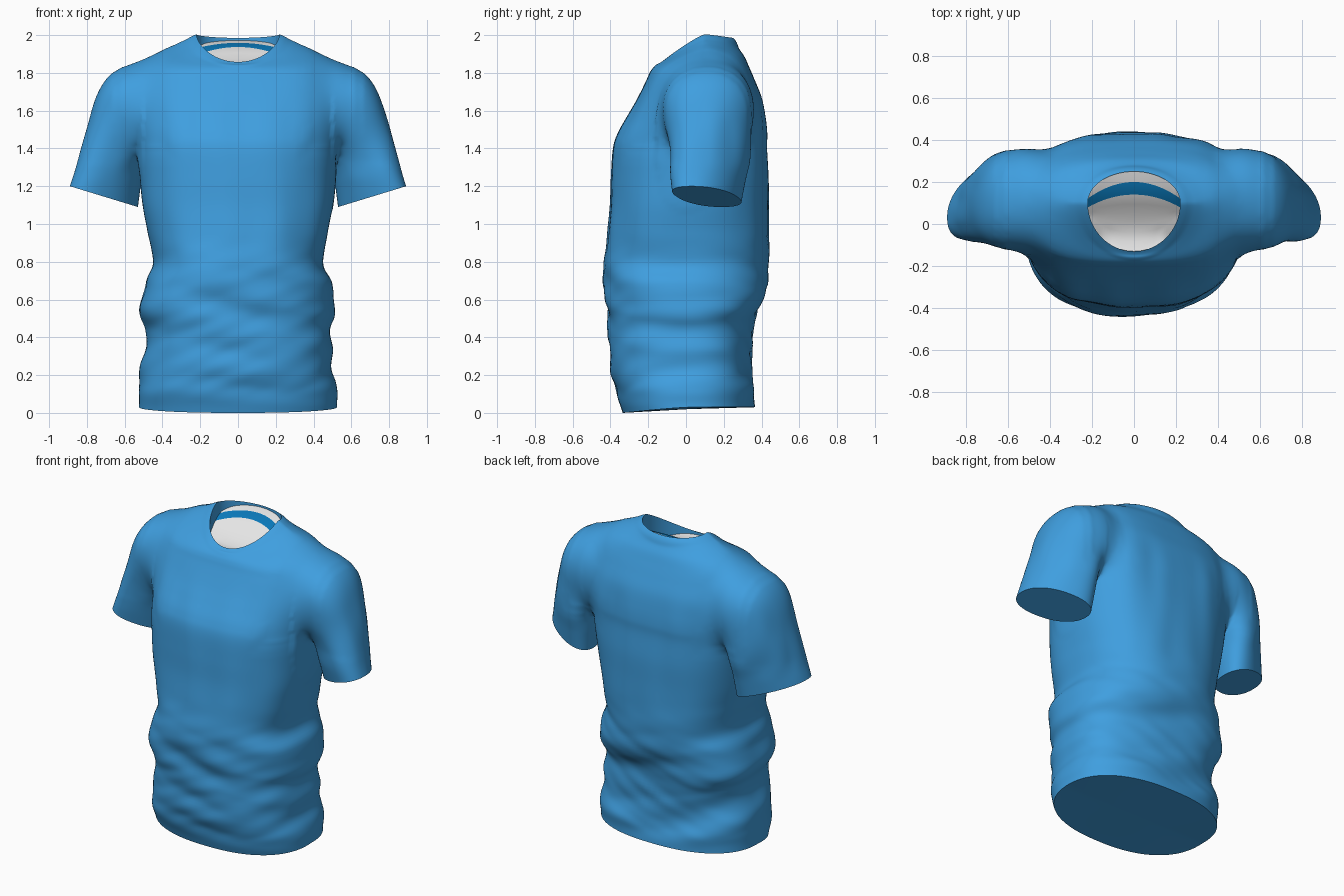
import bpy, bmesh, math
from mathutils import Vector, noise

if "Cube" in bpy.data.objects:
    bpy.data.objects.remove(bpy.data.objects["Cube"])


def material(name, rgb):
    m = bpy.data.materials.new(name)
    m.diffuse_color = (*rgb, 1)
    m.use_nodes = True
    m.node_tree.nodes["Principled BSDF"].inputs["Base Color"].default_value = m.diffuse_color
    return m


MATS = [material("shirt blue", (0.05, 0.345, 0.74)),
        material("lining grey", (0.80, 0.80, 0.80)),
        material("neck tape blue", (0.003, 0.19, 0.49))]


def make_object(name, bm):
    bmesh.ops.recalc_face_normals(bm, faces=bm.faces)
    me = bpy.data.meshes.new(name)
    bm.to_mesh(me)
    bm.free()
    ob = bpy.data.objects.new(name, me)
    bpy.context.collection.objects.link(ob)
    for m in MATS:
        me.materials.append(m)
    return ob


def spline(keys, steps):
    """Catmull-Rom interpolation of parameter tuples."""
    out = []
    for i in range(len(keys) - 1):
        p0, p1 = keys[max(i - 1, 0)], keys[i]
        p2, p3 = keys[i + 1], keys[min(i + 2, len(keys) - 1)]
        for s in range(steps):
            t = s / steps
            out.append([0.5 * (2 * b + (c - a) * t + (2 * a - 5 * b + 4 * c - d) * t * t
                               + (3 * b - a - 3 * c + d) * t ** 3)
                        for a, b, c, d in zip(p0, p1, p2, p3)])
    return out + [list(keys[-1])]


def loft(name, rings):
    bm = bmesh.new()
    vs = [[bm.verts.new(p) for p in r] for r in rings]
    n = len(vs[0])
    for a, b in zip(vs, vs[1:]):
        for i in range(n):
            j = (i + 1) % n
            bm.faces.new((a[i], a[j], b[j], b[i]))
    caps = [bm.faces.new(vs[0]), bm.faces.new(vs[-1])]
    bmesh.ops.poke(bm, faces=caps)
    return make_object(name, bm)


def power(v, q):
    return math.copysign(abs(v) ** q, v)


def smoothstep(a, b, v):
    t = min(max((v - a) / (b - a), 0), 1)
    return t * t * (3 - 2 * t)


# Torso: half width, front y, back y, middle y, front z, side z, back z, roundness
def level(z, hx, yf, yb, yc=0.0, q=0.8):
    return (hx, yf, yb, yc, z, z, z, q)


TORSO = [(0.525, -0.335, 0.365, 0.01, 0.0, 0.03, 0.03, 0.85),
         level(0.11, 0.52, -0.37, 0.36), level(0.2, 0.51, -0.385, 0.345),
         level(0.32, 0.505, -0.395, 0.345), level(0.44, 0.49, -0.41, 0.355),
         level(0.55, 0.515, -0.43, 0.395), level(0.68, 0.495, -0.435, 0.42),
         level(0.8, 0.455, -0.43, 0.435), level(0.95, 0.475, -0.415, 0.44),
         level(1.1, 0.505, -0.40, 0.44), level(1.25, 0.52, -0.395, 0.44, 0.02, 0.78),
         level(1.4, 0.53, -0.385, 0.43, 0.04, 0.74), level(1.48, 0.535, -0.36, 0.43, 0.05, 0.72),
         level(1.57, 0.54, -0.31, 0.42, 0.06, 0.7),
         (0.54, -0.265, 0.40, 0.08, 1.65, 1.68, 1.67, 0.7),
         (0.535, -0.215, 0.365, 0.09, 1.75, 1.79, 1.76, 0.73),
         (0.515, -0.195, 0.335, 0.1, 1.795, 1.86, 1.83, 0.77),
         (0.45, -0.18, 0.31, 0.1, 1.82, 1.908, 1.885, 0.85),
         (0.34, -0.16, 0.28, 0.1, 1.838, 1.948, 1.93, 0.95),
         (0.22, -0.13, 0.25, 0.1, 1.853, 2.0, 1.98, 1.0),
         (0.12, -0.04, 0.2, 0.1, 1.93, 2.03, 2.01, 1.0)]


def torso_ring(k, n=144):
    hx, yf, yb, yc, zf, zs, zb, q = k
    pts = []
    for i in range(n):
        a = math.tau * i / n
        c, s = power(math.cos(a), q), power(math.sin(a), q)
        depth, zend = (yb - yc, zb) if s > 0 else (yc - yf, zf)
        pts.append((hx * c, yc + depth * s, zs + (zend - zs) * abs(s) ** 1.2))
    return pts


# Sleeve: outer x, z, inner x, z, middle y, half depth, forward lean of the outer edge
SLEEVE = [(0.39, 1.82, 0.3, 1.50, 0.10, 0.19, 0.0), (0.48, 1.868, 0.35, 1.46, 0.11, 0.23, 0.0),
          (0.575, 1.855, 0.39, 1.42, 0.115, 0.25, 0.0),
          (0.68, 1.79, 0.44, 1.39, 0.115, 0.25, 0.01),
          (0.75, 1.68, 0.47, 1.36, 0.12, 0.235, 0.03), (0.805, 1.50, 0.50, 1.30, 0.125, 0.21, 0.05),
          (0.85, 1.33, 0.515, 1.20, 0.115, 0.185, 0.07),
          (0.89, 1.20, 0.53, 1.09, 0.11, 0.16, 0.08)]


def sleeve_ring(k, side, n=96):
    ox, oz, ix, iz, yc, b, lean = k
    pts = []
    for i in range(n):
        a = math.tau * i / n
        c, s = power(math.cos(a), 0.9), power(math.sin(a), 0.9)
        pts.append((side * ((ox + ix) / 2 + (ox - ix) / 2 * c), yc + b * s - lean * c,
                    (oz + iz) / 2 + (oz - iz) / 2 * c))
    return pts


shirt = loft("shirt", [torso_ring(k) for k in spline(TORSO, 7)])


def boolean(cutter, operation):
    mod = shirt.modifiers.new("join", 'BOOLEAN')
    mod.operation = operation
    mod.solver = 'EXACT'
    mod.object = cutter
    bpy.context.view_layer.objects.active = shirt
    bpy.ops.object.modifier_apply(modifier=mod.name)
    bpy.data.objects.remove(cutter)


for side in (-1, 1):
    boolean(loft("sleeve", [sleeve_ring(k, side) for k in spline(SLEEVE, 8)]), 'UNION')

# Blend the shoulder seams, then add cloth folds and the collar edge
bm = bmesh.new()
bm.from_mesh(shirt.data)
area = [v for v in bm.verts if abs(v.co.x) > 0.32 and v.co.z > 1.3]
bmesh.ops.remove_doubles(bm, verts=area, dist=0.006)
for count, x0, x1, z0 in ((12, 0.32, 1, 1.32), (22, 0.36, 0.66, 1.36), (35, 0.39, 0.61, 1.42)):
    area = [v for v in bm.verts if x0 < abs(v.co.x) < x1 and v.co.z > z0]
    for _ in range(count):
        bmesh.ops.smooth_vert(bm, verts=area, factor=0.5, use_axis_x=True,
                              use_axis_y=True, use_axis_z=True)
bm.normal_update()
moves = []
for v in bm.verts:
    x, y, z = v.co
    d = 0.0
    waist = smoothstep(0.03, 0.15, z) * (1 - smoothstep(0.65, 1.0, z))
    d += 0.028 * waist * noise.noise(Vector((x * 1.8 + 3, y * 2, z * 6.5 + x * 1.8)))
    d += 0.007 * waist * noise.noise(Vector((x * 3, y * 3 + 7, z * 13 - x * 5)))
    trunk = smoothstep(0.7, 1.0, z) * (1 - smoothstep(1.5, 1.75, z))
    if abs(x) < 0.5:
        d += 0.010 * trunk * noise.noise(Vector((x * 7, y * 2 + 5, z * 1.3)))
    elif z > 1.22:
        d += 0.012 * trunk * smoothstep(1.22, 1.35, z) * noise.noise(Vector((x * 5, y * 8, z * 3)))
    r = math.hypot(x / 0.22, (y - 0.1) / (0.23 if y < 0.1 else 0.15))
    if z > 1.7:
        d += 0.004 * (1 - smoothstep(1.1, 1.22, r))
    moves.append((v, v.normal * d))
for v, m in moves:
    v.co += m
bm.to_mesh(shirt.data)
bm.free()

# Neck opening: its floor is the grey lining with a blue tape near the back
FLOOR = [(-0.13, 1.838), (-0.06, 1.822), (0.04, 1.865), (0.14, 1.937), (0.2, 1.959), (0.25, 1.972)]


def floor_z(y):
    for (y0, z0), (y1, z1) in zip(FLOOR, FLOOR[1:]):
        if y <= y1:
            return z0 + (z1 - z0) * (y - y0) / (y1 - y0)
    return FLOOR[-1][1]


bm = bmesh.new()
grid = []
for i in range(49):
    phi = math.pi * (i / 48 - 0.5)
    x, c = 0.22 * math.sin(phi), max(math.cos(phi), 0)
    yf, yb = 0.1 - 0.23 * c, 0.1 + 0.15 * c
    low = min(max(0.14 - 0.05 * (x / 0.2) ** 2, yf), yb)
    high = min(max(0.2 - 0.065 * (x / 0.2) ** 2, low), yb)
    ys = [yf + (low - yf) * t / 6 for t in range(7)] + [high, yb]
    grid.append([bm.verts.new((x, y, floor_z(y))) for y in ys])
for a, b in zip(grid, grid[1:]):
    for j in range(8):
        f = bm.faces.new((a[j], b[j], b[j + 1], a[j + 1]))
        f.material_index = 2 if j == 6 else 1
bmesh.ops.remove_doubles(bm, verts=bm.verts, dist=0.0005)
top = bmesh.ops.extrude_face_region(bm, geom=bm.faces[:], use_keep_orig=True)
for v in top["geom"]:
    if isinstance(v, bmesh.types.BMVert):
        v.co.z = 2.3
bm.normal_update()
for f in bm.faces:
    if abs(f.normal.z) < 0.3:
        f.material_index = 0
boolean(make_object("neck_opening", bm), 'DIFFERENCE')

bpy.ops.object.select_all(action='DESELECT')
shirt.select_set(True)
bpy.context.view_layer.objects.active = shirt
bpy.ops.object.shade_smooth_by_angle(angle=math.radians(45))
